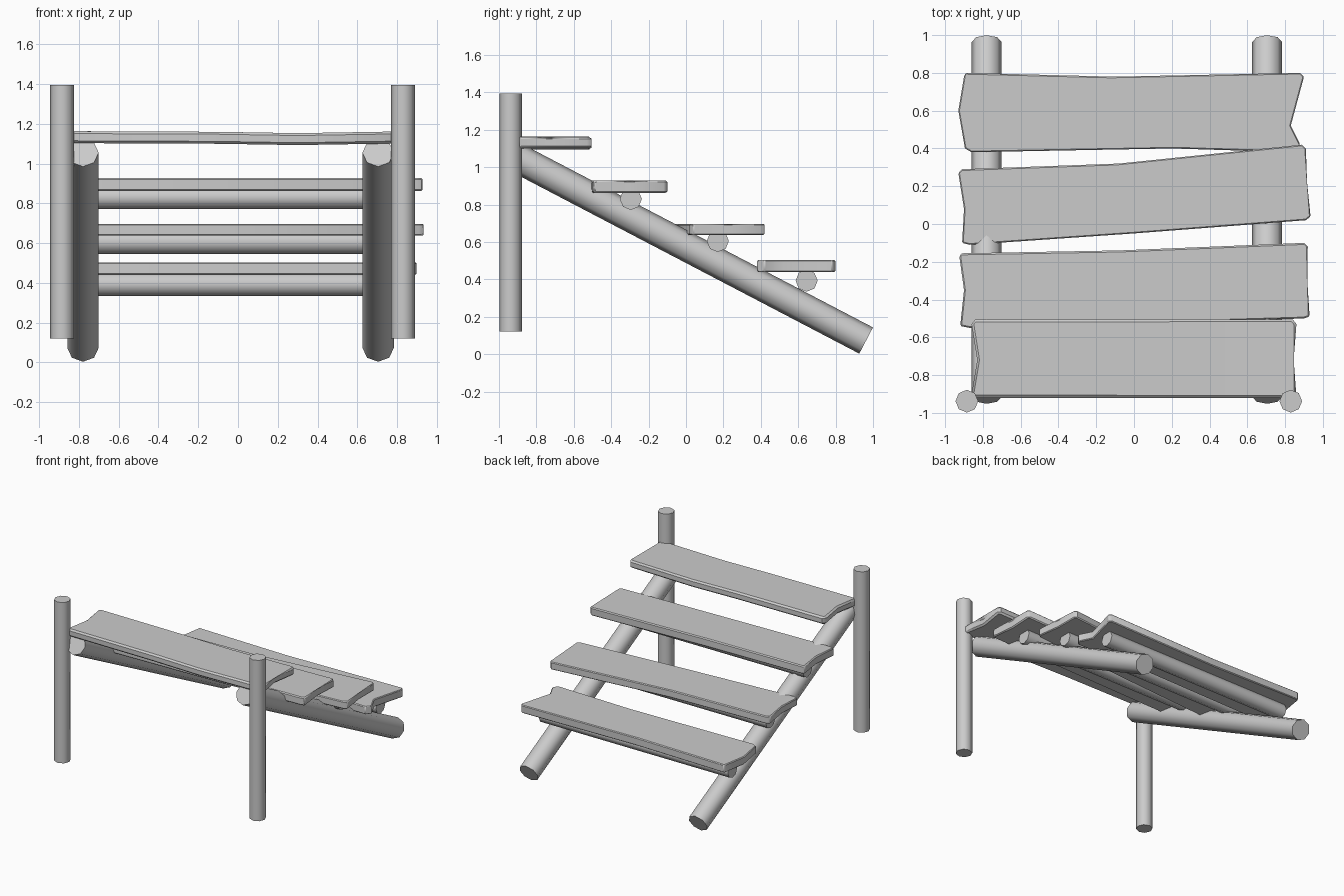
import bpy, bmesh
from mathutils import Vector

if "Cube" in bpy.data.objects:
    bpy.data.objects.remove(bpy.data.objects["Cube"])


def smooth(ob, angle):
    bpy.ops.object.select_all(action='DESELECT')
    ob.select_set(True)
    bpy.context.view_layer.objects.active = ob
    bpy.ops.object.shade_smooth_by_angle(angle=angle)


def rod(name, start, end, radius):
    """Eight-sided log between two points."""
    a, b = Vector(start), Vector(end)
    bpy.ops.mesh.primitive_cylinder_add(vertices=8, radius=radius,
                                        depth=(b - a).length, location=(a + b) / 2)
    ob = bpy.context.object
    ob.name = name
    ob.rotation_euler = (b - a).to_track_quat('Z', 'Y').to_euler()
    smooth(ob, 0.87)
    return ob


def plank(name, back, right, front, left, z0, z1, sag=0.0):
    """Rough board: four outline runs (clockwise from back left), extruded upward."""
    outline = back + right + front + left
    bm = bmesh.new()
    rings = [[bm.verts.new((x, y, z - sag * max(0, 1 - abs(x - 0.3) / 0.6)))
              for x, y in outline] for z in (z0, z1)]
    n = len(outline)
    bm.faces.new(rings[0])
    bm.faces.new(rings[1][::-1])
    for i in range(n):
        j = (i + 1) % n
        bm.faces.new((rings[0][i], rings[1][i], rings[1][j], rings[0][j]))
    bmesh.ops.triangulate(bm, faces=[f for f in bm.faces if len(f.verts) > 4])
    bmesh.ops.recalc_face_normals(bm, faces=bm.faces)
    me = bpy.data.meshes.new(name)
    bm.to_mesh(me)
    bm.free()
    ob = bpy.data.objects.new(name, me)
    bpy.context.collection.objects.link(ob)
    bev = ob.modifiers.new("worn_edges", 'BEVEL')
    bev.width = 0.012
    bev.segments = 1
    bev.limit_method = 'ANGLE'
    bev.angle_limit = 0.9
    smooth(ob, 0.87)
    return ob


# Upright posts and sloping side beams
for side, post_x, beam_x in (("left", -0.885, -0.78), ("right", 0.83, 0.705)):
    rod(side + "_post", (post_x, -0.938, 0.12), (post_x, -0.938, 1.395), 0.06)
    rod(side + "_beam", (beam_x, -0.915, 1.055), (beam_x, 0.963, 0.073), 0.079)

# Support rungs under the lower three planks
for i, (y, z) in enumerate(((-0.295, 0.83), (0.17, 0.605), (0.645, 0.393))):
    rod(f"support_rung_{i + 1}", (-0.86, y, z), (0.80, y, z), 0.059)

# Uneven tread planks, top to bottom
plank("tread_top",
      [(-0.84, -0.505), (-0.1, -0.505), (0.3, -0.505), (0.84, -0.505)],
      [(0.86, -0.53), (0.83, -0.72), (0.86, -0.90)],
      [(0.84, -0.92), (0.3, -0.92), (-0.1, -0.92), (-0.84, -0.92)],
      [(-0.86, -0.90), (-0.83, -0.72), (-0.86, -0.53)], 1.103, 1.163, 0.01)
plank("tread_upper",
      [(-0.91, -0.155), (-0.08, -0.14), (0.90, -0.10)],
      [(0.92, -0.12), (0.91, -0.30), (0.93, -0.49)],
      [(0.90, -0.50), (-0.1, -0.53), (-0.87, -0.55)],
      [(-0.92, -0.54), (-0.90, -0.35), (-0.925, -0.17)], 0.863, 0.928)
plank("tread_lower",
      [(-0.91, 0.29), (-0.08, 0.32), (0.89, 0.42)],
      [(0.91, 0.40), (0.91, 0.22), (0.935, 0.04)],
      [(0.91, 0.02), (0.0, -0.05), (-0.87, -0.11)],
      [(-0.91, -0.10), (-0.90, 0.08), (-0.93, 0.27)], 0.637, 0.697)
plank("tread_bottom",
      [(-0.89, 0.80), (-0.1, 0.78), (0.88, 0.80)],
      [(0.90, 0.78), (0.83, 0.52), (0.88, 0.42)],
      [(0.85, 0.38), (0.2, 0.40), (-0.86, 0.38)],
      [(-0.895, 0.40), (-0.93, 0.60), (-0.90, 0.78)], 0.44, 0.503)
